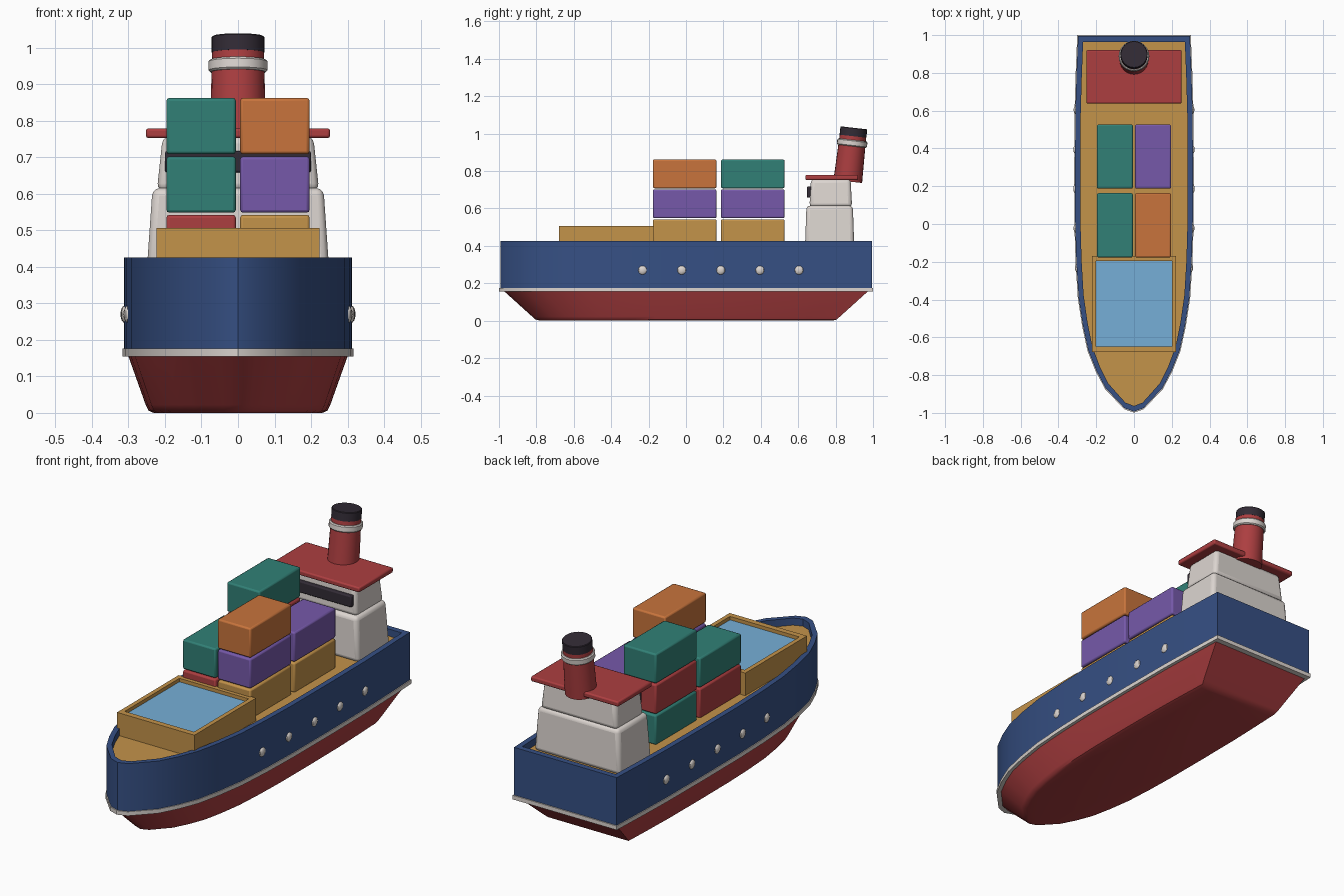
import bpy, bmesh, math
from mathutils import Matrix, Vector

if "Cube" in bpy.data.objects:
    bpy.data.objects.remove(bpy.data.objects["Cube"])


def material(name, rgb):
    """Make a flat material from an sRGB colour in 0-255."""
    m = bpy.data.materials.new(name)
    lin = [((c / 255 + 0.055) / 1.055) ** 2.4 for c in rgb]
    m.diffuse_color = (*lin, 1)
    m.use_nodes = True
    m.node_tree.nodes["Principled BSDF"].inputs["Base Color"].default_value = m.diffuse_color
    return m


NAVY = material("navy", (54, 80, 132))
RED = material("red", (172, 62, 64))
TAN = material("tan", (196, 147, 74))
TEAL = material("teal", (49, 128, 118))
PURPLE = material("purple", (118, 89, 170))
ORANGE = material("orange", (200, 116, 60))
SKY = material("pale_blue", (118, 175, 215))
DARK = material("charcoal", (50, 43, 53))
WHITE = material("off_white", (220, 213, 208))


def finish(bm, name, mats, angle=30, bevel=0, segments=2):
    bmesh.ops.recalc_face_normals(bm, faces=bm.faces)
    mesh = bpy.data.meshes.new(name)
    bm.to_mesh(mesh)
    bm.free()
    ob = bpy.data.objects.new(name, mesh)
    bpy.context.collection.objects.link(ob)
    for m in mats:
        mesh.materials.append(m)
    if bevel:
        mod = ob.modifiers.new("bevel", 'BEVEL')
        mod.width, mod.segments = bevel, segments
    bpy.ops.object.select_all(action='DESELECT')
    ob.select_set(True)
    bpy.context.view_layer.objects.active = ob
    bpy.ops.object.shade_smooth_by_angle(angle=math.radians(angle))
    return ob


def loft(name, rings, mats, caps=True, angle=30, bevel=0, segments=2, last_mat=0):
    """Skin a stack of closed rings; without caps the last joins the first."""
    bm = bmesh.new()
    vs = [[bm.verts.new(p) for p in r] for r in rings]
    n = len(vs[0])
    pairs = list(zip(vs, vs[1:])) + ([] if caps else [(vs[-1], vs[0])])
    for a, b in pairs:
        for i in range(n):
            j = (i + 1) % n
            bm.faces.new((a[i], a[j], b[j], b[i]))
    if caps:
        bm.faces.new(vs[0])
        bm.faces.new(vs[-1]).material_index = last_mat
    return finish(bm, name, mats, angle, bevel, segments)


def rect(x0, x1, y0, y1, z):
    return [(x0, y0, z), (x1, y0, z), (x1, y1, z), (x0, y1, z)]


def box(name, x0, x1, y0, y1, z0, z1, mat, bevel=0.008, taper=0.0, segments=2):
    t = taper
    return loft(name, [rect(x0, x1, y0, y1, z0),
                       rect(x0 + t, x1 - t, y0 + t / 2, y1 - t / 2, z1)],
                [mat], bevel=bevel, segments=segments)


# Ship outline: starboard half from bow to stern, mirrored to port
HALF = [(0.05, -0.975), (0.15, -0.87), (0.2, -0.775), (0.242, -0.67),
        (0.27, -0.54), (0.293, -0.39), (0.305, -0.2), (0.311, 0.0),
        (0.312, 0.3), (0.31, 0.6), (0.304, 0.8), (0.296, 0.994)]
OUTLINE = [(0, -0.993)] + HALF + [(-x, y) for x, y in reversed(HALF)]


def plan(z, sx=1.0, sy=1.0):
    return [(x * sx, y * sy, z) for x, y in OUTLINE]


def hull_x(y):
    for (xa, ya), (xb, yb) in zip(HALF, HALF[1:]):
        if ya <= y <= yb:
            return xa + (xb - xa) * (y - ya) / (yb - ya)


# Hull
loft("lower_hull", [plan(0, 0.74, 0.785), plan(0.006, 0.785, 0.81),
                    plan(0.022, 0.81, 0.828), plan(0.158, 0.965, 0.98)], [RED], angle=40)
loft("upper_hull", [plan(0.17), plan(0.36)], [NAVY])
loft("rubbing_strip", [plan(0.155, 1.015, 1.006), plan(0.176, 1.015, 1.006)], [WHITE])
loft("bulwark", [plan(0.36), plan(0.425), plan(0.425, 0.91, 0.97),
                 plan(0.36, 0.91, 0.97)], [NAVY], caps=False)
loft("deck", [plan(0.355, 0.915, 0.972), plan(0.388, 0.915, 0.972)], [TAN])

# Portholes
for side, label in ((1, "starboard"), (-1, "port")):
    for i in range(5):
        y = -0.232 + 0.209 * i
        bm = bmesh.new()
        bmesh.ops.create_uvsphere(bm, u_segments=12, v_segments=8, radius=0.024)
        bm.transform(Matrix.Translation((side * (hull_x(y) - 0.002), y, 0.27))
                     @ Matrix.Diagonal((0.5, 1, 1, 1)))
        finish(bm, f"porthole_{label}_{i + 1}", [WHITE])

# Cargo hatch with a sunken cover
loft("cargo_hatch", [rect(-0.223, 0.223, -0.678, -0.17, 0.38),
                     rect(-0.223, 0.223, -0.678, -0.17, 0.506),
                     rect(-0.2, 0.2, -0.648, -0.197, 0.506),
                     rect(-0.2, 0.2, -0.648, -0.197, 0.488)], [TAN, SKY], last_mat=1)

# Container stacks, listed bottom to top
STACKS = {(-0.101, -0.007): (RED, TEAL),
          (0.101, -0.007): (TAN, PURPLE, ORANGE),
          (-0.101, 0.357): (TEAL, RED, TEAL),
          (0.101, 0.357): (TAN, PURPLE)}
for s, ((x, y), mats) in enumerate(STACKS.items()):
    for level, mat in enumerate(mats):
        z = 0.388 + 0.16 * level
        box(f"container_{s + 1}_{level + 1}", x - 0.095, x + 0.095,
            y - 0.17, y + 0.17, z, z + 0.154, mat)

# Deckhouse and bridge
box("deckhouse", -0.25, 0.25, 0.636, 0.9, 0.385, 0.615, WHITE, 0.02, 0.016, 3)
box("bridge", -0.222, 0.222, 0.66, 0.888, 0.608, 0.757, WHITE, 0.02, 0.016, 3)
box("bridge_window", -0.2, 0.2, 0.646, 0.68, 0.658, 0.717, DARK, 0.006)
box("bridge_roof", -0.252, 0.252, 0.638, 0.92, 0.752, 0.779, RED, 0.007)

# Raked funnel
LEAN = Matrix.Translation((0, 0.865, 0.745)) @ Matrix.Rotation(math.radians(-6.5), 4, 'X')


def funnel_part(name, profile, mat):
    rings = [[LEAN @ Vector((r * math.cos(a), r * math.sin(a), h))
              for a in (math.tau * k / 24 for k in range(24))] for r, h in profile]
    loft(name, rings, [mat])


funnel_part("funnel", [(0.077, 0), (0.071, 0.25)], RED)
funnel_part("funnel_band", [(0.076, 0.189), (0.081, 0.194), (0.081, 0.218), (0.076, 0.223)], WHITE)
funnel_part("funnel_cap", [(0.072, 0.243), (0.072, 0.285), (0.069, 0.288)], DARK)
